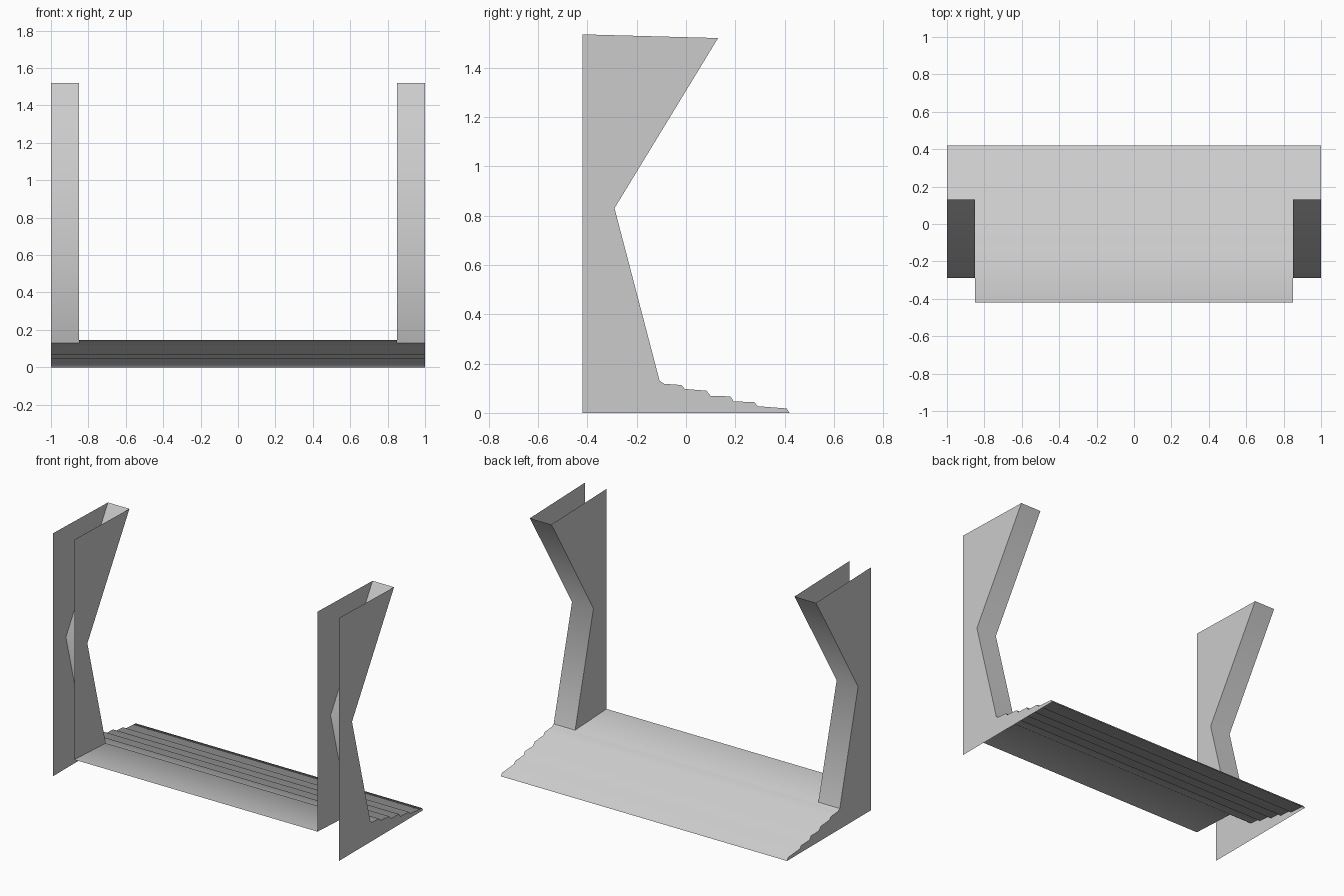
import bpy, bmesh

if "Cube" in bpy.data.objects:
    bpy.data.objects.remove(bpy.data.objects["Cube"])

OUT, INN = 1.0, 0.85          # outer and inner panel positions
FRONT = -0.42                 # front edge

# Side profiles as (y, z)
post = [(0.13, 1.52), (-0.29, 0.83), (-0.107, 0.13)]
steps = [(-0.107, 0.13), (-0.088, 0.118), (-0.018, 0.113), (-0.005, 0.097),
         (0.083, 0.09), (0.1, 0.069), (0.18, 0.067), (0.193, 0.047),
         (0.278, 0.043), (0.291, 0.027), (0.408, 0.018), (0.42, 0.0)]
deck_front = (FRONT, 0.145)
top_front = (FRONT, 1.535)


def finish(name, bm, up=None, smooth=False):
    """Turn a bmesh into an object; 'up' is an axis the normals should follow."""
    bm.normal_update()
    for f in bm.faces:
        if up and f.normal.dot(up) < 0:
            f.normal_flip()
        f.smooth = smooth
    me = bpy.data.meshes.new(name)
    bm.to_mesh(me)
    bm.free()
    ob = bpy.data.objects.new(name, me)
    bpy.context.collection.objects.link(ob)
    return ob


def panel(name, x, outline, normal):
    """Flat thin panel in the y-z plane."""
    bm = bmesh.new()
    bm.faces.new([bm.verts.new((x, y, z)) for y, z in outline])
    finish(name, bm, normal)


def sheet(name, xs, profile, up, skip=()):
    """Sheet swept along x; skip holds (row, column) cells left open."""
    bm = bmesh.new()
    rows = [[bm.verts.new((x, y, z)) for x in xs] for y, z in profile]
    for i in range(len(rows) - 1):
        for j in range(len(xs) - 1):
            if (i, j) not in skip:
                a, b = rows[i], rows[i + 1]
                bm.faces.new((a[j], a[j + 1], b[j + 1], b[j]))
    loose = [v for v in bm.verts if not v.link_faces]
    bmesh.ops.delete(bm, geom=loose, context='VERTS')
    finish(name, bm, up, True)


# Stepped deck, open underneath and notched at the front corners
sheet("stepped_deck", (-OUT, -INN, INN, OUT), [deck_front] + steps,
      (0, 0.3, 1), skip={(0, 0), (0, 2)})

# Hollow posts: outer side, inner side, and bent back face
for side, s in (("left", -1), ("right", 1)):
    panel(side + "_outer_panel", s * OUT,
          [(FRONT, 0), top_front] + post + steps[1:], (s, 0, 0))
    panel(side + "_inner_panel", s * INN,
          [deck_front, top_front] + post, (-s, 0, 0))
    sheet(side + "_post_back", sorted((s * INN, s * OUT)), post, (0, 1, 0))
